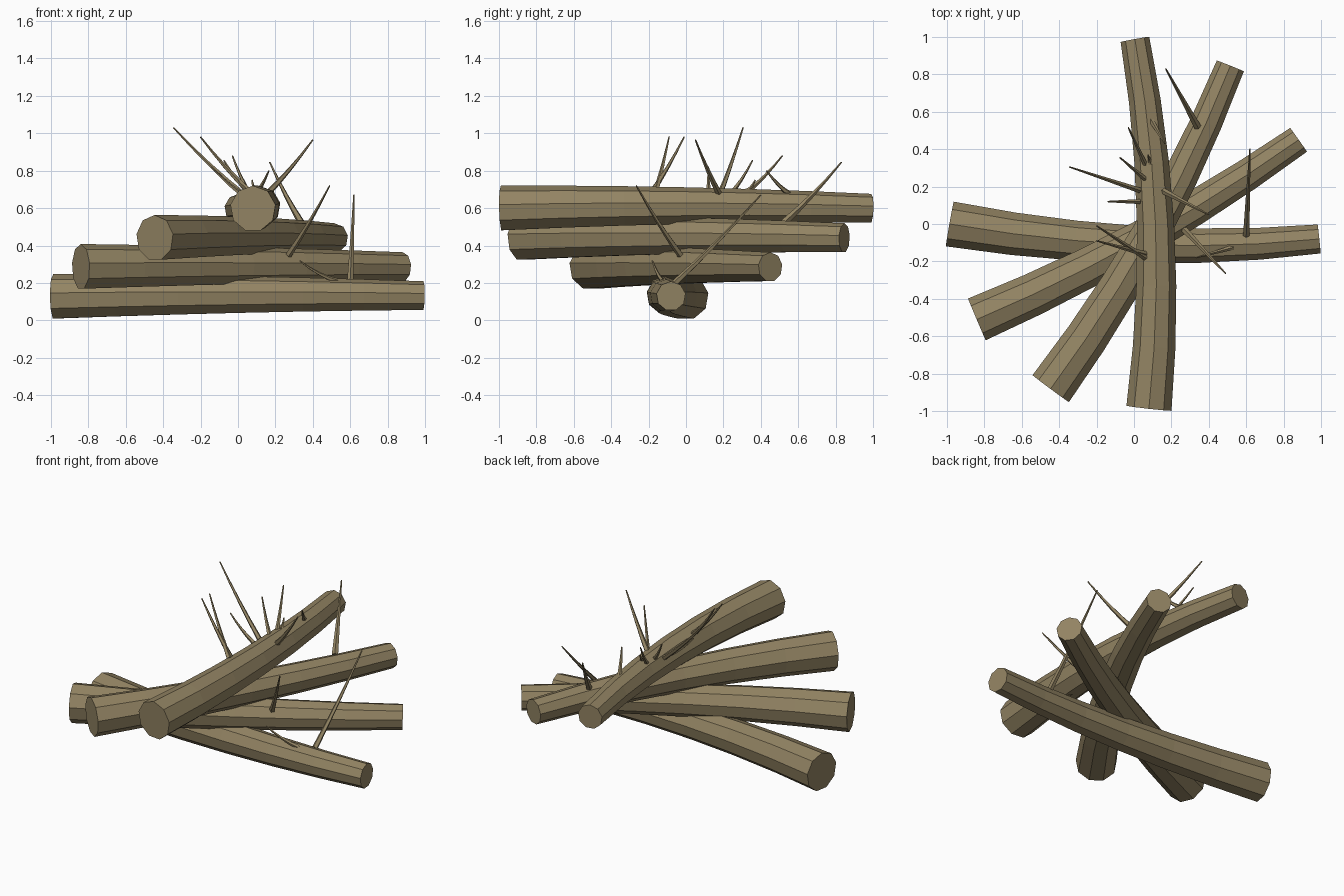
import bpy
import bmesh
from math import cos, sin, pi
from mathutils import Vector

cube = bpy.data.objects.get("Cube")
if cube:
    bpy.data.objects.remove(cube, do_unlink=True)

bark = bpy.data.materials.new("brown bark")
bark.use_nodes = True
BROWN = (0.29, 0.23, 0.125, 1)
bark.diffuse_color = BROWN
bark.node_tree.nodes["Principled BSDF"].inputs["Base Color"].default_value = BROWN


def stick(name, start, mid, end, r0, r1, sides, steps):
    """Tapered, capped, flat-shaded tube along a gentle arc through three points."""
    a, m, b = Vector(start), Vector(mid), Vector(end)
    ctrl = 2 * m - (a + b) / 2
    side_ref = Vector((0, 0, 1))
    bm = bmesh.new()
    rings = []
    for i in range(steps + 1):
        t = i / steps
        centre = a * (1 - t) ** 2 + ctrl * 2 * t * (1 - t) + b * t * t
        tangent = ((ctrl - a) * (1 - t) + (b - ctrl) * t).normalized()
        u = tangent.cross(side_ref).normalized()
        v = u.cross(tangent)
        r = r0 + (r1 - r0) * t
        angles = [2 * pi * k / sides + pi / 2 for k in range(sides)]
        rings.append([bm.verts.new(centre + r * (u * cos(g) + v * sin(g))) for g in angles])
    for low, high in zip(rings, rings[1:]):
        for k in range(sides):
            n = (k + 1) % sides
            bm.faces.new((low[k], low[n], high[n], high[k]))
    bm.faces.new(rings[0])
    bm.faces.new(rings[-1])
    bmesh.ops.recalc_face_normals(bm, faces=bm.faces)
    mesh = bpy.data.meshes.new(name)
    bm.to_mesh(mesh)
    bm.free()
    mesh.materials.append(bark)
    obj = bpy.data.objects.new(name, mesh)
    bpy.context.collection.objects.link(obj)


# Crossed logs, stacked from the ground up: thick end, middle, thin end
logs = {
    "bottom_log": ((-0.985, 0, 0.125), (0.02, -0.11, 0.135), (0.99, -0.08, 0.13)),
    "second_log": ((-0.84, -0.51, 0.285), (0.04, -0.08, 0.29), (0.88, 0.45, 0.285)),
    "third_log": ((-0.445, -0.88, 0.44), (0.09, -0.05, 0.45), (0.515, 0.845, 0.44)),
    "top_log": ((0.08, -0.985, 0.597), (0.115, 0, 0.61), (0.005, 0.987, 0.597)),
}
for name, path in logs.items():
    stick(name, *path, 0.123, 0.079, 9, 6)

# Twigs sprouting from the logs: root, tip, root radius
twigs = [
    ((0.03, 0.18, 0.67), (-0.345, 0.305, 1.03), 0.016),
    ((0.06, -0.18, 0.69), (-0.2, -0.01, 0.98), 0.016),
    ((0.06, -0.16, 0.69), (-0.2, -0.09, 0.98), 0.016),
    ((0.03, 0.12, 0.67), (-0.14, 0.12, 0.82), 0.014),
    ((0.06, 0.24, 0.68), (-0.075, 0.355, 0.855), 0.014),
    ((0.06, 0.32, 0.68), (-0.03, 0.515, 0.88), 0.014),
    ((0.34, 0.52, 0.52), (0.17, 0.83, 0.845), 0.02),
    ((0.15, 0.18, 0.67), (0.4, 0.05, 0.965), 0.018),
    ((0.6, -0.06, 0.2), (0.62, 0.4, 0.67), 0.018),
    ((0.27, -0.03, 0.35), (0.49, -0.265, 0.72), 0.018),
    ((0.53, -0.125, 0.21), (0.33, -0.18, 0.318), 0.014),
    ((0.09, 0.56, 0.67), (0.165, 0.43, 0.8), 0.016),
    ((0.09, 0.32, 0.69), (0.075, 0.37, 0.75), 0.014),
]
for i, (root, tip, radius) in enumerate(twigs, 1):
    # Each twig droops a little, then turns upward
    mid = (Vector(root) + Vector(tip)) / 2 - Vector((0, 0, 0.012))
    stick(f"twig_{i}", root, mid, tip, radius, 0.004, 5, 4)
